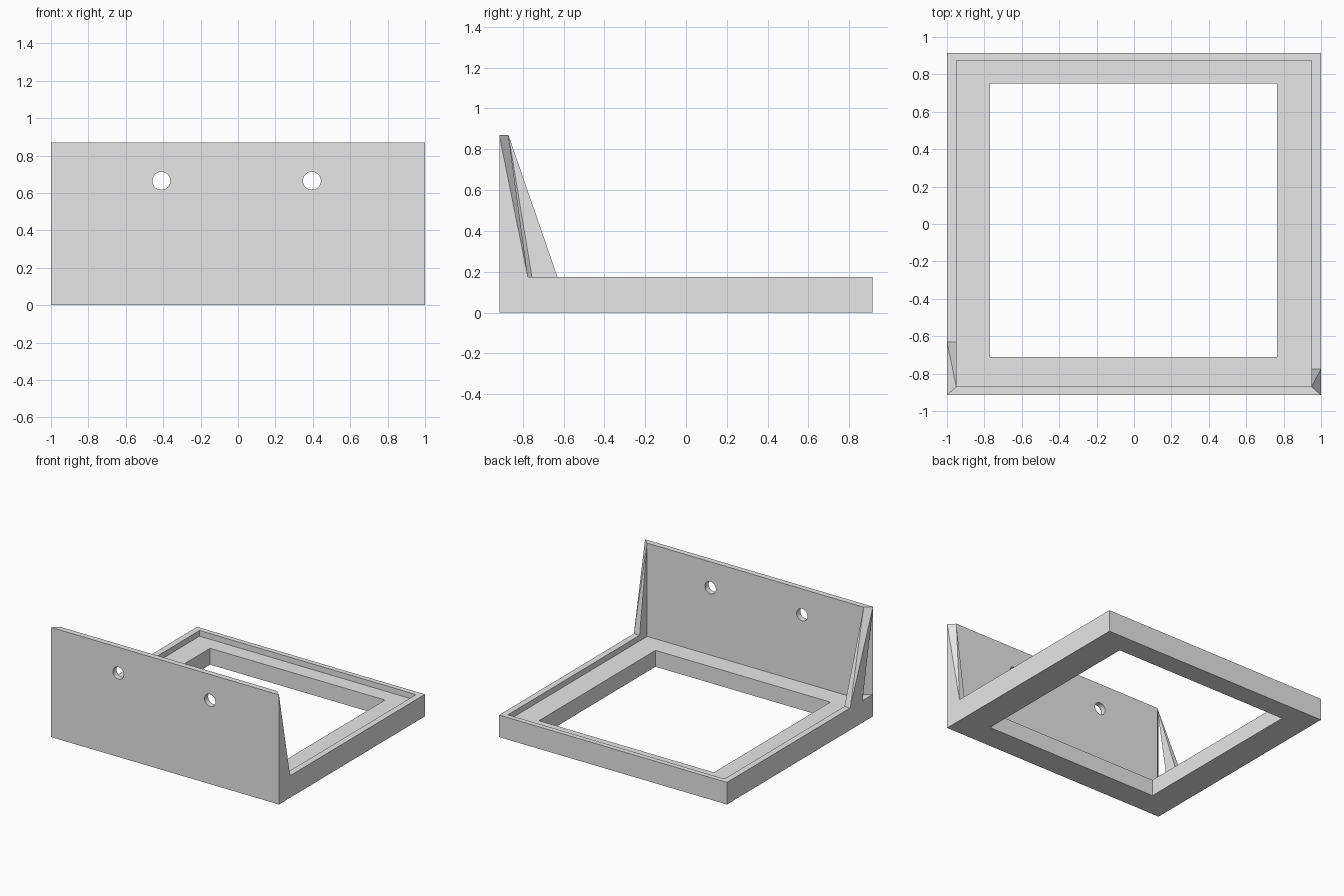
import bpy
import bmesh
import math
from mathutils import Matrix, Vector

cube = bpy.data.objects.get("Cube")
if cube:
    bpy.data.objects.remove(cube, do_unlink=True)

# Main dimensions
W, D = 1.0, 0.915            # outer half width and half depth
IW, IY = 0.95, -0.87         # inside of the rim and of the back plate
FLOOR, RIM, TOP = 0.13, 0.175, 0.87

grey = bpy.data.materials.new("light grey")
grey.use_nodes = True
grey.diffuse_color = (0.8, 0.8, 0.8, 1)
grey.node_tree.nodes["Principled BSDF"].inputs["Base Color"].default_value = (0.8, 0.8, 0.8, 1)


def finish(name, bm):
    bmesh.ops.recalc_face_normals(bm, faces=bm.faces)
    mesh = bpy.data.meshes.new(name)
    bm.to_mesh(mesh)
    bm.free()
    mesh.materials.append(grey)
    obj = bpy.data.objects.new(name, mesh)
    bpy.context.collection.objects.link(obj)
    return obj


def hull(name, points):
    bm = bmesh.new()
    for p in points:
        bm.verts.new(p)
    bmesh.ops.convex_hull(bm, input=bm.verts)
    bmesh.ops.dissolve_limit(bm, angle_limit=0.001, verts=bm.verts, edges=bm.edges)
    return finish(name, bm)


# Base frame: rectangular rings joined into a stepped, open tray
def ring(bm, x0, x1, y0, y1, z):
    return [bm.verts.new((x, y, z)) for x, y in ((x0, y0), (x1, y0), (x1, y1), (x0, y1))]


bm = bmesh.new()
outer = (-W, W, -D, D)
lip = (-IW, IW, IY, 0.875)
opening = (-0.77, 0.765, -0.71, 0.75)
rings = [ring(bm, *rect, z) for rect, z in (
    (outer, 0), (outer, RIM), (lip, RIM), (lip, FLOOR), (opening, FLOOR), (opening, 0))]
for a, b in zip(rings, rings[1:] + rings[:1]):
    for i in range(4):
        j = (i + 1) % 4
        bm.faces.new((a[i], a[j], b[j], b[i]))
finish("base_frame", bm)

# Upright plate with mitred ends
plate = hull("upright_plate", [(s * x, y, z) for s in (-1, 1)
                               for x, y in ((W, -D), (IW, IY)) for z in (RIM, TOP)])

# Two screw holes through the plate
bm = bmesh.new()
for x in (-0.41, 0.395):
    place = Matrix.Translation(Vector((x, -0.89, 0.665))) @ Matrix.Rotation(math.pi / 2, 4, "X")
    bmesh.ops.create_cone(bm, cap_ends=True, segments=32, radius1=0.048, radius2=0.048,
                          depth=0.3, matrix=place)
cutter = finish("hole_cutter", bm)
cutter.hide_render = True
cut = plate.modifiers.new("screw_holes", "BOOLEAN")
cut.operation = "DIFFERENCE"
cut.solver = "EXACT"
cut.object = cutter
bpy.context.view_layer.objects.active = plate
bpy.ops.object.modifier_apply(modifier=cut.name)
bpy.data.objects.remove(cutter, do_unlink=True)

# Solid gusset on one side
foot = -0.775
hull("left_gusset", [(W, -D, RIM), (IW, IY, RIM), (IW, foot, RIM), (W, foot, RIM),
                     (W, -D, TOP), (IW, IY, TOP)])

# Leaning strut on the other side, open between it and the plate
foot = -0.63
hull("right_strut", [(-W, -D, TOP), (-IW, IY, TOP), (-IW, -0.755, RIM), (-W, -0.785, RIM),
                     (-W, foot, RIM), (-IW, foot, RIM)])
